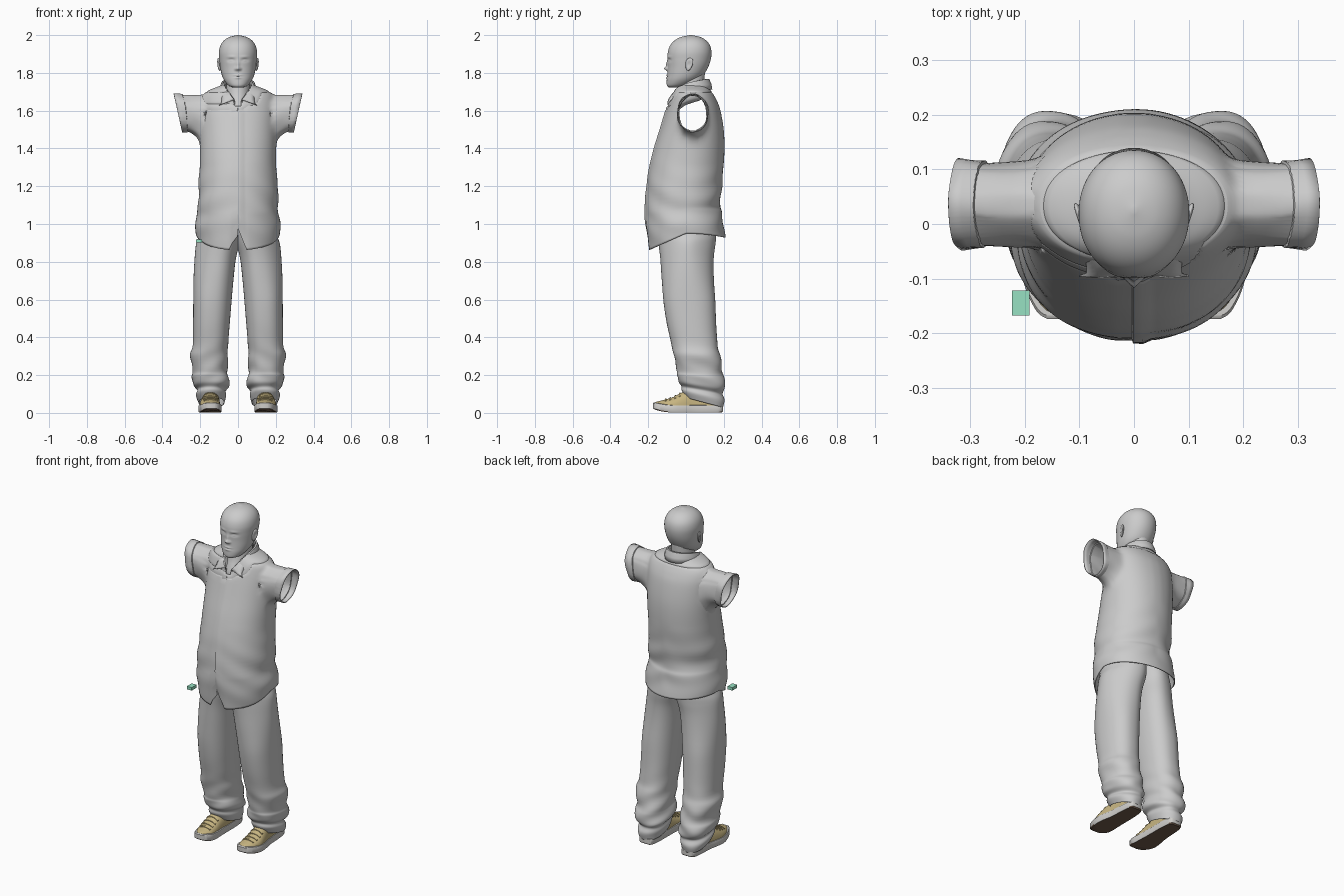
import bpy, bmesh, math
from math import sin, cos, pi, exp
from mathutils import Vector

if "Cube" in bpy.data.objects:
    bpy.data.objects.remove(bpy.data.objects["Cube"])


def material(name, r, g, b):
    m = bpy.data.materials.new(name)
    m.use_nodes = True
    m.diffuse_color = (r, g, b, 1)
    m.node_tree.nodes["Principled BSDF"].inputs["Base Color"].default_value = (r, g, b, 1)
    return m


GREY = material("plain grey", .6, .6, .6)
TAN = material("tan canvas", .57, .46, .22)
SOLE = material("pale sole grey", .62, .61, .59)
BROWN = material("brown rubber", .17, .11, .075)
GREEN = material("mint green", .31, .75, .54)


def finish(name, bm, mats, angle=50, thick=0):
    bmesh.ops.recalc_face_normals(bm, faces=bm.faces)
    me = bpy.data.meshes.new(name)
    bm.to_mesh(me)
    bm.free()
    ob = bpy.data.objects.new(name, me)
    bpy.context.collection.objects.link(ob)
    for m in mats:
        me.materials.append(m)
    bpy.ops.object.select_all(action='DESELECT')
    ob.select_set(True)
    bpy.context.view_layer.objects.active = ob
    bpy.ops.object.shade_smooth_by_angle(angle=math.radians(angle))
    if thick:
        s = ob.modifiers.new("cloth thickness", 'SOLIDIFY')
        s.thickness, s.offset = thick, 0


def refine(rows, k):
    """Smooth in-between rows through the key rows."""
    out = []
    for i in range(len(rows) - 1):
        p = [rows[max(0, min(len(rows) - 1, i + d))] for d in (-1, 0, 1, 2)]
        for j in range(k):
            t = j / k
            out.append([b + .5 * t * (c - a + t * (2*a - 5*b + 4*c - d + t * (3*(b - c) + d - a)))
                        for a, b, c, d in zip(*p)])
    return out + [list(rows[-1])]


def loft(rings, closed=True, caps=(False, False)):
    bm = bmesh.new()
    vs = [[bm.verts.new(p) for p in r] for r in rings]
    n = len(vs[0])
    for a, b in zip(vs, vs[1:]):
        for i in range(n if closed else n - 1):
            j = (i + 1) % n
            bm.faces.new((a[i], a[j], b[j], b[i]))
    for cap, r in zip(caps, (vs[0], vs[-1])):
        if cap:
            bm.faces.new(r)
    return bm


def oval(z, x0, x1, y0, y1, n=64, e=1.0):
    """Horizontal ring; e below 1 makes it boxier."""
    pw = lambda v: math.copysign(abs(v) ** e, v)
    return [Vector(((x0 + x1) / 2 + (x1 - x0) / 2 * pw(cos(2*pi*i/n)),
                    (y0 + y1) / 2 + (y1 - y0) / 2 * pw(sin(2*pi*i/n)), z)) for i in range(n)]


def bump(p, x, z, sx, sz):
    return exp(-((abs(p.x) - x) / sx) ** 2 - ((p.z - z) / sz) ** 2)


# Head: z, half width, front, back
HEAD = [(1.722, .025, -.09, -.03), (1.733, .05, -.101, .01), (1.76, .073, -.102, .06),
        (1.79, .086, -.099, .093), (1.83, .094, -.097, .117), (1.87, .099, -.098, .131),
        (1.91, .101, -.096, .135), (1.945, .093, -.084, .127), (1.972, .074, -.06, .106),
        (1.99, .045, -.026, .075), (2.0, .004, .02, .03)]
rings = []
for z, h, f, b in refine(HEAD, 8):
    ring = oval(z, -h, h, f, b, 128, .96)
    for p in ring:
        if p.y < -.03:
            nose = bump(p, 0, 1.823, .011, .009) * .017 + bump(p, 0, 1.842, .008, .02) * .008
            nose += bump(p, .013, 1.82, .006, .006) * .006
            lips = bump(p, 0, 1.787, .02, .005) * .005 + bump(p, 0, 1.774, .016, .005) * .005
            brow = bump(p, .035, 1.885, .022, .006) * .003
            eyes = bump(p, .036, 1.867, .018, .008) * .008 - bump(p, .036, 1.865, .011, .004) * .006
            mouth = bump(p, 0, 1.7805, .022, .0025) * .004
            p.y += eyes + mouth - nose - lips - brow
    rings.append(ring)
finish("head", loft(rings, caps=(True, True)), [GREY], 80)

# Neck and the small patch of chest in the collar
NECK = [(1.6, .03, -.085, -.04), (1.63, .045, -.08, .0), (1.66, .058, -.068, .085),
        (1.69, .062, -.055, .092), (1.73, .062, -.045, .095), (1.8, .06, -.035, .1)]
finish("neck", loft([oval(z, -h, h, f, b) for z, h, f, b in refine(NECK, 4)]), [GREY])

# Ears with a hollowed outer side
for side, label in ((1, "left"), (-1, "right")):
    bm = bmesh.new()
    bmesh.ops.create_uvsphere(bm, u_segments=24, v_segments=16, radius=1)
    for v in bm.verts:
        r = math.hypot(v.co.y, v.co.z)
        x = v.co.x - (.9 * exp(-(r / .55) ** 2) if v.co.x > 0 else 0)
        narrow = 1 + .25 * v.co.z
        y, z = v.co.y * .02 * narrow, v.co.z * .034
        v.co = (side * (.1 + x * .009 + y * .3 + z * .08), .016 + y + z * .15, 1.845 + z)
    finish(label + "_ear", bm, [GREY], 80)

# Shirt body: z, half width, front, back
SHIRT = [(.93, .219, -.196, .207), (1.0, .223, -.206, .197), (1.06, .214, -.211, .187),
         (1.1, .21, -.211, .176), (1.2, .207, -.203, .187), (1.3, .2, -.187, .196),
         (1.4, .2, -.163, .201), (1.5, .2, -.132, .197), (1.6, .2, -.102, .18),
         (1.65, .197, -.085, .162), (1.685, .184, -.073, .143), (1.71, .145, -.063, .126),
         (1.725, .105, -.057, .115), (1.738, .077, -.05, .105)]
rings = []
for z, h, f, b in refine(SHIRT, 5):
    ring = oval(z, -h, h, f, b, 96, .95)
    for p in ring:
        low = max(0, 1 - (z - .93) / .22)
        hem = .95 + (.09 * p.y / .2 if p.y < 0 else -.1 * p.y * p.y / .2)
        if p.y < 0:
            hem += .115 * max(0, 1 - abs(p.x) / .045)
            if z < 1.62 and -.001 < p.x < .028:     # overlapping button band
                p.y -= .006
            elif z < 1.62 and -.018 < p.x < 0:
                p.x = -.002
        p.z += (hem - .93) * low
        fold = sin(34 * p.z + 9 * p.y + 16 * abs(p.x)) * sin(13 * p.z + 11 * p.x + 1)
        amount = .006 * exp(-((z - 1.1) / .16) ** 2)
        p.x *= 1 + amount * fold / .2
        p.y += amount * fold * (1 if p.y > 0 else -.5)
    rings.append(ring)
bm = loft(rings)


def in_armhole(c):
    return abs(c.x) > .1 and ((c.y - .037) / .08) ** 2 + ((c.z - 1.562) / .118) ** 2 < 1


def in_neckline(c):
    return c.y < 0 and c.z > 1.615 + 1.6 * abs(c.x)


holes = [f for f in bm.faces if in_armhole(f.calc_center_median()) or in_neckline(f.calc_center_median())]
bmesh.ops.delete(bm, geom=holes, context='FACES')

# Sleeves grown outward from the armholes to slanted cuffs
for side in (1, -1):
    loop = [v for v in bm.verts if v.is_boundary and v.co.x * side > .1
            and 1.4 < v.co.z < 1.72 and abs(v.co.y - .037) < .11]
    ang = lambda v: math.atan2((v.co.z - 1.565) / 1.4, v.co.y - .037)
    loop.sort(key=ang)
    base = [v.co.copy() for v in loop]
    turn = [ang(v) for v in loop]
    prev = loop
    for s, grow in ((.12, 0), (.25, 0), (.4, 0), (.55, -.001), (.7, 0), (.71, .005), (.85, .006), (1, .007)):
        ring = []
        for p, t in zip(base, turn):
            z = 1.588 + (.094 + grow) * sin(t)
            end = side * (.318 + .22 * (z - 1.588))
            e = 1 - (1 - s) ** 2.6
            y = .036 + (.075 + grow) * cos(t) + .003 * sin(5 * t + 6 * s)
            ring.append(bm.verts.new((p.x + (end - p.x) * s, p.y + (y - p.y) * e, p.z + (z - p.z) * e)))
        for i in range(len(ring)):
            j = (i + 1) % len(ring)
            bm.faces.new((prev[i], prev[j], ring[j], ring[i]))
        prev = ring

# Soften the shoulders and armpits
soft = [v for v in bm.verts if v.co.z > 1.36 and .035 < abs(v.co.x) < .262 and not v.is_boundary]
for step in range(6):
    bmesh.ops.smooth_vert(bm, verts=soft, factor=.5, use_axis_x=True, use_axis_y=True, use_axis_z=True)
finish("shirt", bm, [GREY], 50, .005)

# Folded collar, open at the front with two pointed tips
rings = []
for i in range(49):
    w = -1 + i / 24
    u, a = abs(w), w * math.radians(165)
    d = Vector((sin(a), cos(a), 0))
    c = Vector((0, .025, 0))
    spread = Vector((d.x * .078, d.y * .09, 0))
    drop = max(0, (u - .6) / .4) ** 1.5
    top = c + spread + Vector((0, -.025 * drop, 1.767 - .06 * u ** 2 - .05 * drop))
    foot = c + spread * 1.05 + Vector((0, -.025 * drop, 1.7 - .08 * u ** 3))
    edge = c + spread * 1.25 + Vector((0, 0, 1.712 - .03 * u ** 3))
    tip = Vector((math.copysign(.1, w), -.095, 1.628))
    edge = edge.lerp(tip, max(0, (u - .45) / .55) ** 1.5)
    roll = top + d * .007
    rings.append([foot, top, roll, roll.lerp(edge, .5) + d * .003, edge])
finish("collar", loft(rings, closed=False), [GREY], 50, .004)

# Trouser leg: z, inner x, outer x, front, back
LEG = [(.065, .075, .208, .0, .195), (.1, .062, .218, -.018, .2), (.125, .066, .212, -.02, .192),
       (.15, .05, .236, -.04, .205), (.19, .052, .242, -.046, .2), (.22, .056, .236, -.045, .192),
       (.3, .056, .252, -.062, .18), (.36, .054, .238, -.075, .166), (.5, .043, .236, -.105, .157),
       (.7, .026, .234, -.132, .152), (.82, .012, .228, -.145, .155), (.9, -.008, .219, -.155, .165),
       (.95, -.012, .198, -.16, .165), (1.02, -.012, .185, -.16, .15)]

# Shoe section: y, centre x, half width, top height
SHOE = [(-.17, .141, .012, .046), (-.158, .141, .03, .058), (-.12, .143, .048, .068),
        (-.07, .148, .055, .083), (-.02, .147, .052, .108), (.04, .142, .046, .125),
        (.12, .14, .043, .12), (.175, .14, .036, .11), (.192, .14, .022, .09)]

for side, label in ((1, "left"), (-1, "right")):
    rings = []
    for z, i, o, f, b in refine(LEG, 5):
        ring = oval(z, i, o, f, b, 56, .87)
        hip = max(0, min(1, (z - .6) / .3))
        for p in ring:
            low = max(0, 1 - (z - .06) / .2)
            p.z -= .28 * (p.y - .06) * low
            crease = exp(-((z - .19) / .14) ** 2) * .004
            p.x += crease * sin(60 * p.z + 22 * p.y)
            p.y += crease * sin(55 * p.z + 30 * p.x)
            rounded = math.sqrt(1 - (p.x / .26) ** 2)      # hips follow the body's curve
            p.y = .01 + (p.y - .01) * (1 + hip * (rounded - 1))
            p.x *= side
        rings.append(ring)
    finish(label + "_trouser_leg", loft(rings, caps=(False, True)), [GREY], 60, .003)

    # Canvas upper
    sections = refine(SHOE, 4)
    rings = [[(side * (cx + w * cos(pi * k / 20)), y, .03 + (h - .03) * sin(pi * k / 20) ** .75)
              for k in range(21)] for y, cx, w, h in sections]
    finish(label + "_shoe_upper", loft(rings, caps=(True, True)), [TAN], 60)

    # Sole wall and brown tread, lifted a little at the toe
    outline = [(cx + w + .006, y) for y, cx, w, h in sections]
    outline += [(cx - w - .006, y) for y, cx, w, h in reversed(sections)]
    rings = []
    for z, grow in ((.002, .96), (.008, 1), (.036, 1), (.04, .97)):
        rings.append([(side * (.145 + (x - .145) * grow), .012 + (y - .012) * grow * 1.02,
                       z + max(0, -.07 - y) ** 2 * 1.6) for x, y in outline])
    bm = loft(rings, caps=(True, True))
    bmesh.ops.recalc_face_normals(bm, faces=bm.faces)
    for f in bm.faces:
        f.material_index = int(f.normal.z < -.5)
    finish(label + "_shoe_sole", bm, [SOLE, BROWN], 40)

    # Laces arched over the instep
    for n, (y, cx, w, h) in enumerate(sections[9:17:2]):
        rings = []
        for k in range(5, 16):
            a = pi * k / 20
            x, z = side * (cx + w * cos(a)), .033 + (h - .03) * sin(a) ** .75
            rings.append([(x, y - .004, z - .004), (x, y - .004, z), (x, y + .004, z + .003), (x, y + .004, z - .004)])
        finish(f"{label}_lace_{n + 1}", loft(rings, caps=(True, True)), [TAN], 30)

# Small loose block beside the right hip
bm = bmesh.new()
bmesh.ops.create_cube(bm, size=1)
for v in bm.verts:
    v.co = (-.207 + v.co.x * .032, -.145 + v.co.y * .046, .91 + v.co.z * .018)
finish("hip_block", bm, [GREEN], 30)
